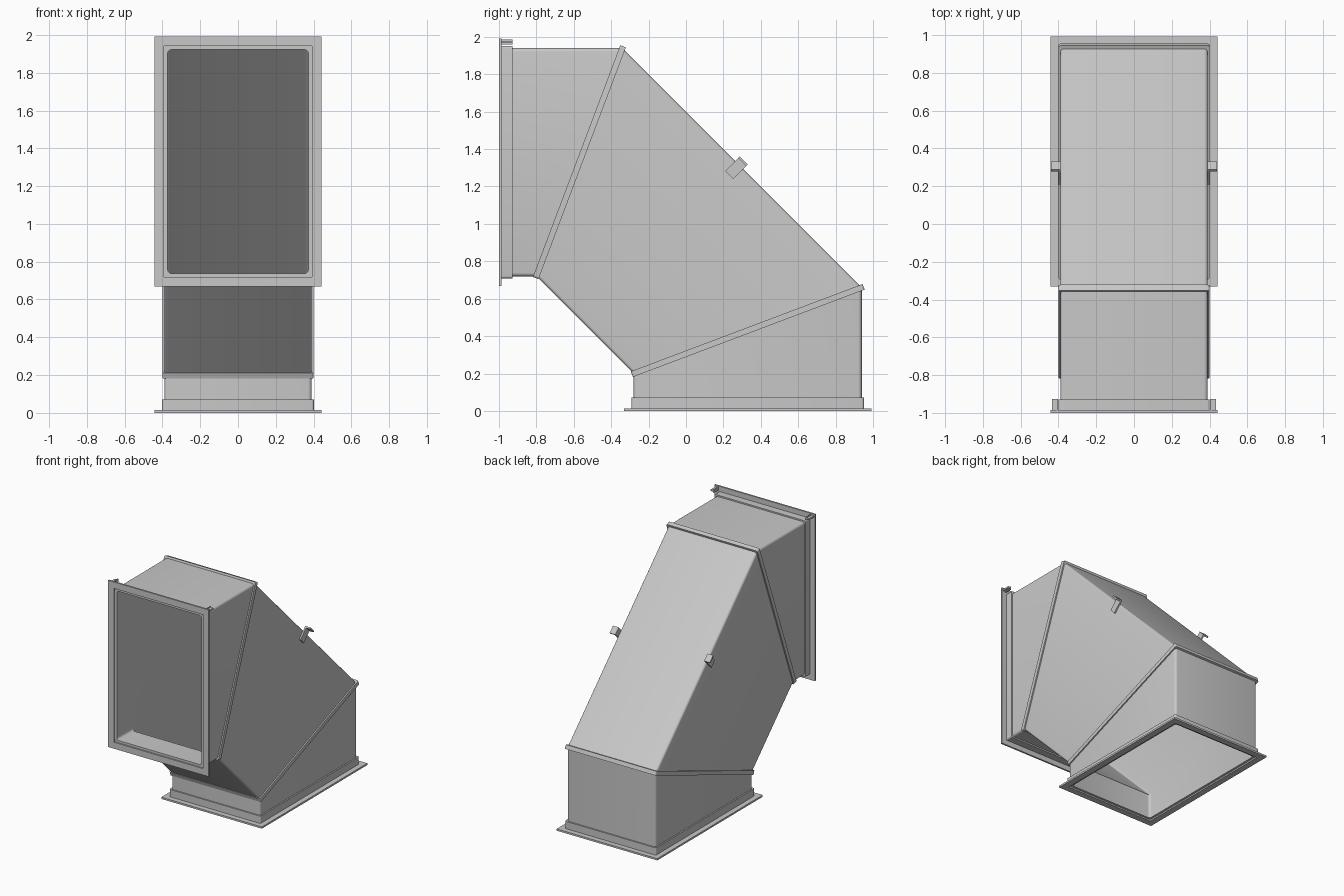
import bpy, bmesh, math
from mathutils import Vector, Matrix

if "Cube" in bpy.data.objects:
    bpy.data.objects.remove(bpy.data.objects["Cube"], do_unlink=True)

metal = bpy.data.materials.new("galvanised grey")
metal.use_nodes = True
GREY = (0.58, 0.58, 0.58, 1)
metal.diffuse_color = GREY
metal.node_tree.nodes["Principled BSDF"].inputs["Base Color"].default_value = GREY

HALF = 0.39      # half width of the duct
WALL = 0.018     # sheet thickness


def finish(name, bm):
    bmesh.ops.recalc_face_normals(bm, faces=bm.faces)
    mesh = bpy.data.meshes.new(name)
    bm.to_mesh(mesh)
    bm.free()
    mesh.materials.append(metal)
    obj = bpy.data.objects.new(name, mesh)
    bpy.context.collection.objects.link(obj)
    bpy.ops.object.select_all(action='DESELECT')
    obj.select_set(True)
    bpy.context.view_layer.objects.active = obj
    bpy.ops.object.shade_smooth_by_angle(angle=math.radians(30))
    return obj


def rect_ring(throat, heel, grow, radius):
    """Rectangle between a throat and a heel point (y, z), with rounded corners."""
    a, b = Vector((0, *throat)), Vector((0, *heel))
    mid, u = (a + b) / 2, (b - a).normalized()
    w, h = HALF + grow, (b - a).length / 2 + grow
    pts = []
    for k, (sx, su) in enumerate(((1, 1), (-1, 1), (-1, -1), (1, -1))):
        steps = 4 if radius else 0
        for i in range(steps + 1):
            t = math.radians(90 * k + (90 * i / steps if steps else 0))
            x = sx * (w - radius) + radius * math.cos(t)
            v = su * (h - radius) + radius * math.sin(t)
            pts.append(Vector((x, 0, 0)) + mid + u * v)
    return pts


def tube(name, sections, outer, inner, radius=0.0):
    """Hollow rectangular sleeve through the sections, closed at both rims."""
    rings = [rect_ring(a, b, outer, radius) for a, b in sections]
    rings += [rect_ring(a, b, inner, radius) for a, b in reversed(sections)]
    bm = bmesh.new()
    loops = [[bm.verts.new(p) for p in ring] for ring in rings]
    n = len(loops[0])
    for i, loop in enumerate(loops):
        nxt = loops[(i + 1) % len(loops)]
        for j in range(n):
            k = (j + 1) % n
            bm.faces.new((loop[j], loop[k], nxt[k], nxt[j]))
    return finish(name, bm)


def box(name, size, offset, place):
    bm = bmesh.new()
    bmesh.ops.create_cube(bm, size=1)
    bm.transform(place @ Matrix.Translation(offset) @ Matrix.Diagonal((*size, 1)))
    return finish(name, bm)


def same(p):
    return p


def to_front(p):
    """Carry a point of the base end over to the front end."""
    return (p[1] - 1, p[0] + 1)


def level(z):
    return ((-0.28, z), (0.94, z))


seam = ((-0.28, 0.2), (0.94, 0.66))
along = (Vector(seam[1]) - Vector(seam[0])).normalized()
across = Vector((-along.y, along.x)) * 0.016


def shifted(s):
    return tuple(tuple(Vector(p) + across * s) for p in seam)


# Two matching ends: short duct, flange, collar and seam band
for end, carry in (("base", same), ("front", to_front)):
    def place(sections):
        return [tuple(carry(p) for p in s) for s in sections]
    tube(end + "_duct", place([level(0.01), seam]), 0, -WALL, 0.02)
    tube(end + "_flange", place([level(0), level(0.014)]), 0.052, 0.001)
    tube(end + "_collar", place([level(0.014), level(0.072)]), 0.011, -0.002, 0.012)
    tube(end + "_seam_band", place([shifted(-1), shifted(1)]), 0.01, -0.008, 0.012)

# Slanted middle duct between the seams
tube("middle_duct", [seam, tuple(to_front(p) for p in seam)], 0, -WALL, 0.02)

# Side lugs on the sloping back and corner clips on the front flange
for side, sx in (("left", 1), ("right", -1)):
    lug = Matrix.Translation((sx * HALF, 0.27, 1.3)) @ Matrix.Rotation(math.radians(-45), 4, 'X')
    box(side + "_lug_plate", (0.012, 0.06, 0.11), (sx * 0.006, 0, 0), lug)
    box(side + "_lug_flap", (0.05, 0.06, 0.012), (sx * 0.025, 0, 0.049), lug)
    clip = Matrix.Translation((sx * 0.418, -0.957, 1.973))
    box(side + "_corner_clip", (0.03, 0.06, 0.012), (0, 0, 0), clip)
    box(side + "_corner_clip_lip", (0.008, 0.06, 0.025), (-sx * 0.011, 0, 0), clip)
